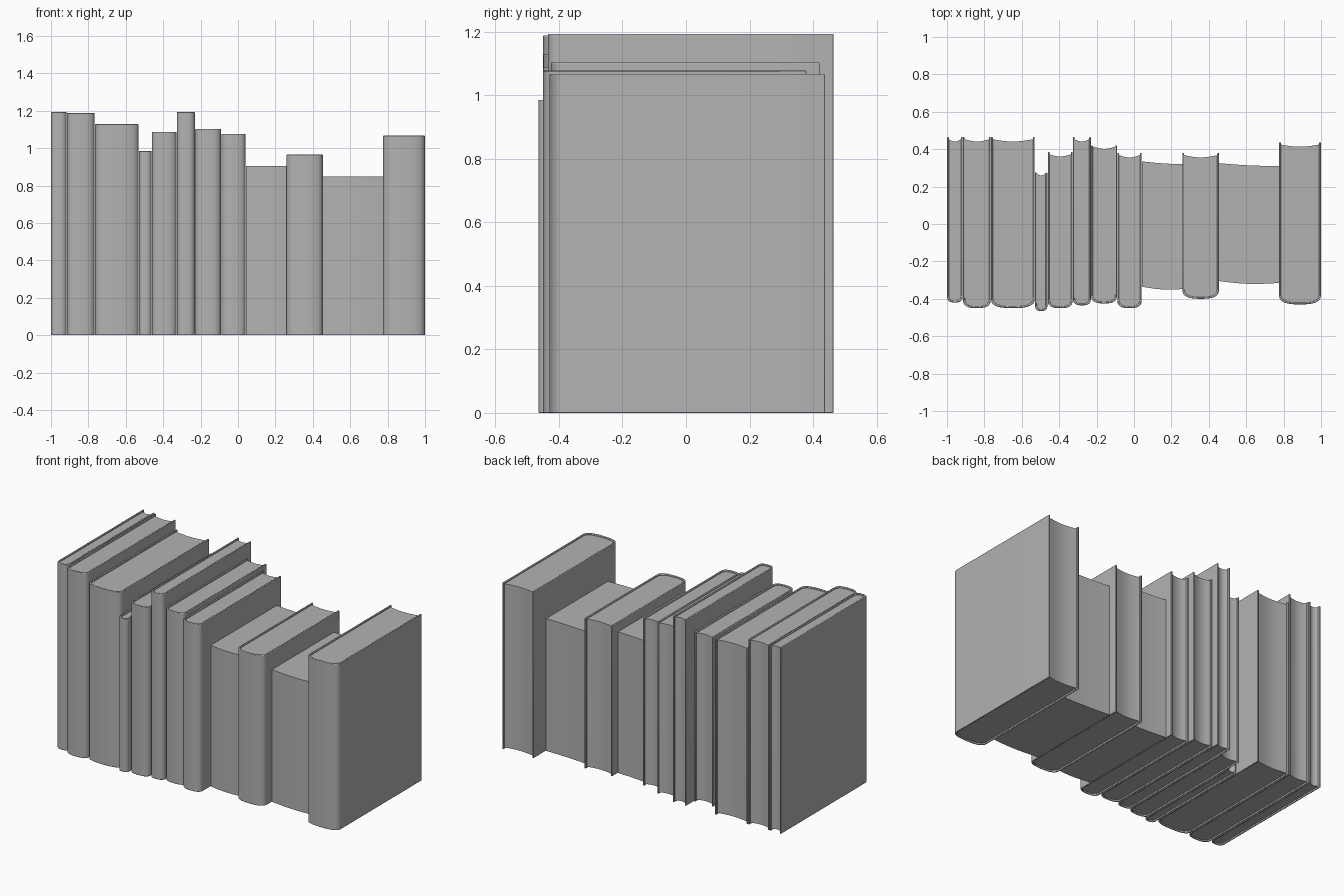
import bpy, bmesh
from math import cos, sin, pi, copysign

old = bpy.data.objects.get("Cube")
if old:
    bpy.data.objects.remove(old, do_unlink=True)

grey = bpy.data.materials.new("book_grey")
grey.use_nodes = True
COLOUR = (0.45, 0.45, 0.45, 1)
grey.diffuse_color = COLOUR
grey.node_tree.nodes["Principled BSDF"].inputs["Base Color"].default_value = COLOUR

BOARD = 0.009   # cover thickness
INSET = 0.009   # how far pages sit below the cover edge


def extrude_outline(name, outline, z0, z1, bevel=0.0):
    """Raise a closed plan outline into a solid with sharp-kept smooth shading."""
    bm = bmesh.new()
    face = bm.faces.new([bm.verts.new((x, y, z0)) for x, y in outline])
    top = bmesh.ops.extrude_face_region(bm, geom=[face])["geom"]
    bmesh.ops.translate(bm, vec=(0, 0, z1 - z0),
                        verts=[g for g in top if isinstance(g, bmesh.types.BMVert)])
    bmesh.ops.recalc_face_normals(bm, faces=bm.faces)
    mesh = bpy.data.meshes.new(name)
    bm.to_mesh(mesh)
    bm.free()
    mesh.materials.append(grey)
    ob = bpy.data.objects.new(name, mesh)
    bpy.context.collection.objects.link(ob)
    if bevel:
        mod = ob.modifiers.new("soft_edges", "BEVEL")
        mod.width, mod.segments, mod.limit_method = bevel, 2, "ANGLE"
        mod.angle_limit = 0.7
    bpy.ops.object.select_all(action="DESELECT")
    ob.select_set(True)
    bpy.context.view_layer.objects.active = ob
    bpy.ops.object.shade_smooth_by_angle(angle=0.6)
    return ob


def spine_curve(cx, half, front, depth, n=20):
    """Rounded spine from the left edge round the front to the right edge."""
    points = []
    for i in range(n + 1):
        a = pi - pi * i / n
        c, s = cos(a), sin(a)
        points.append((cx + copysign(half * abs(c) ** 0.75, c),
                       front + depth * (1 - abs(s) ** 0.75)))
    return points


def fore_edge(x0, x1, y, hollow, n=10):
    """Hollow page edge at the back, running from right to left."""
    return [(x1 + (x0 - x1) * i / n, y - hollow * sin(pi * i / n))
            for i in range(n + 1)]


def hardback(name, x0, x1, height, front, back, overhang):
    cx, half = (x0 + x1) / 2, (x1 - x0) / 2 - 0.001
    depth = min(0.05, 0.02 + half * 0.35)
    outer = spine_curve(cx, half, front, depth)
    inner = spine_curve(cx, half - BOARD, front + BOARD, depth)
    # Folded cover shell open at the back
    shell = ([(cx - half, back)] + outer + [(cx + half, back), (cx + half - BOARD, back)]
             + inner[::-1] + [(cx - half + BOARD, back)])
    extrude_outline(name + "_cover", shell, 0, height, 0.003)
    # Page block fills the cover
    edge = fore_edge(cx - half + BOARD, cx + half - BOARD, back - overhang, 0.012)
    extrude_outline(name + "_pages", inner + edge, INSET, height - INSET)


def paperback(name, x0, x1, height, left_front, right_front, left_back, right_back, bow):
    n = 12
    front = [(x0 + (x1 - x0) * i / n,
              left_front + (right_front - left_front) * i / n - bow * sin(pi * i / n))
             for i in range(n + 1)]
    back = [(x1 + (x0 - x1) * i / n,
             right_back + (left_back - right_back) * i / n - bow * 0.4 * sin(pi * i / n))
            for i in range(n + 1)]
    extrude_outline(name, front + back, 0, height)


# Hardbacks: left x, right x, height, spine y, board y, page overhang
hardbacks = [
    (-1.0, -0.915, 1.193, -0.42, 0.465, 0.012),
    (-0.915, -0.765, 1.188, -0.45, 0.465, 0.012),
    (-0.765, -0.53, 1.128, -0.45, 0.465, 0.012),
    (-0.53, -0.462, 0.985, -0.465, 0.275, 0.004),
    (-0.462, -0.327, 1.087, -0.45, 0.385, 0.012),
    (-0.327, -0.23, 1.193, -0.435, 0.465, 0.012),
    (-0.23, -0.09, 1.103, -0.425, 0.42, 0.006),
    (-0.09, 0.042, 1.077, -0.45, 0.38, 0.012),
    (0.258, 0.455, 0.965, -0.40, 0.38, 0.012),
    (0.775, 1.0, 1.067, -0.43, 0.437, 0.012),
]
for i, book in enumerate(hardbacks, 1):
    hardback(f"hardback_{i}", *book)

paperback("thin_paperback", 0.042, 0.258, 0.905, -0.335, -0.348, 0.335, 0.32, 0.008)
paperback("thick_paperback", 0.455, 0.775, 0.848, -0.305, -0.315, 0.325, 0.31, 0.01)
